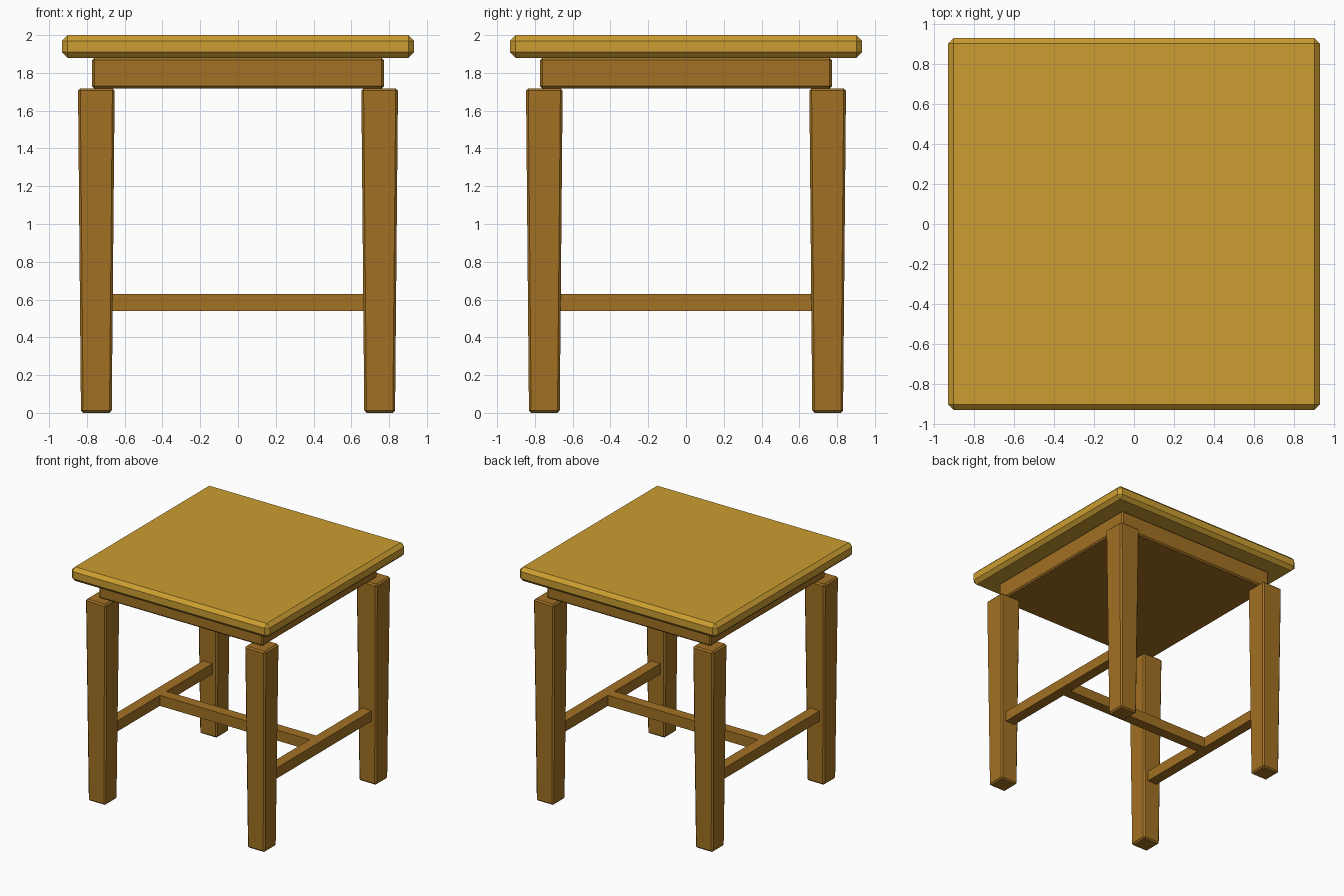
import bpy
import bmesh

if "Cube" in bpy.data.objects:
    bpy.data.objects.remove(bpy.data.objects["Cube"])


def material(name, rgb):
    m = bpy.data.materials.new(name)
    m.diffuse_color = (*rgb, 1)
    m.use_nodes = True
    m.node_tree.nodes["Principled BSDF"].inputs["Base Color"].default_value = m.diffuse_color
    return m


light_wood = material("light wood", (0.60, 0.34, 0.031))
dark_wood = material("dark wood", (0.36, 0.165, 0.017))


def box(name, x, y, z, mat, bevel=0.0, taper=1.0):
    """Box from (min, max) ranges; taper scales the bottom end."""
    bm = bmesh.new()
    bmesh.ops.create_cube(bm, size=1)
    for v in bm.verts:
        s = taper if v.co.z < 0 else 1.0
        v.co.x *= (x[1] - x[0]) * s
        v.co.y *= (y[1] - y[0]) * s
        v.co.z *= z[1] - z[0]
    if bevel:
        bmesh.ops.bevel(bm, geom=bm.edges[:], offset=bevel, segments=1,
                        affect='EDGES')
    mesh = bpy.data.meshes.new(name)
    bm.to_mesh(mesh)
    bm.free()
    mesh.materials.append(mat)
    ob = bpy.data.objects.new(name, mesh)
    ob.location = [(r[0] + r[1]) / 2 for r in (x, y, z)]
    bpy.context.collection.objects.link(ob)
    return ob


# Seat slab and the solid block under it
box("seat", (-0.933, 0.933), (-0.933, 0.933), (1.88, 2.0), light_wood, 0.03)
box("apron", (-0.773, 0.773), (-0.773, 0.773), (1.718, 1.88), dark_wood, 0.012)

# Four tapered legs
C, H = 0.75, 0.097
for sx, side in ((-1, "left"), (1, "right")):
    for sy, end in ((-1, "front"), (1, "back")):
        x, y = sx * C, sy * C
        box(f"{end}_{side}_leg", (x - H, x + H), (y - H, y + H), (0, 1.718),
            dark_wood, 0.012, 0.84)

# H-shaped stretchers
T = 0.045
for sx, side in ((-1, "left"), (1, "right")):
    box(f"{side}_stretcher", (sx * C - T, sx * C + T), (-0.7, 0.7),
        (0.54, 0.63), dark_wood)
box("cross_stretcher", (-C + T, C - T), (-T, T), (0.54, 0.63), dark_wood)
